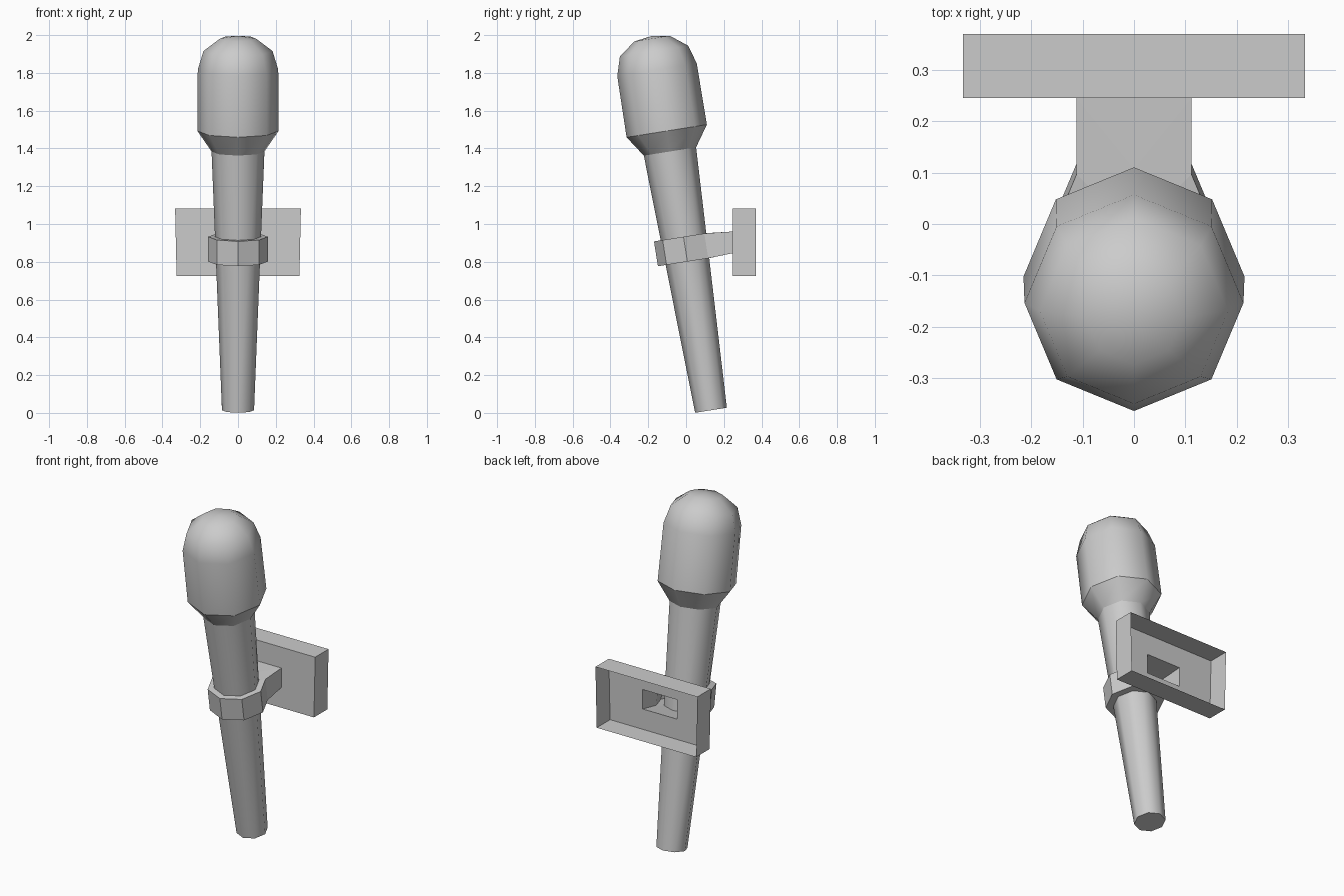
import bpy, bmesh, math
from mathutils import Vector, Matrix

if "Cube" in bpy.data.objects:
    bpy.data.objects.remove(bpy.data.objects["Cube"])

SIDES = 8
# Tilted microphone axis, starting at the centre of the bottom end
AXIS = Matrix.Translation((0, 0.132, 0.014)) @ Matrix.Rotation(math.radians(9), 4, 'X')


def ring_point(i, radius, s):
    a = 2 * math.pi * i / SIDES
    return AXIS @ Vector((radius * math.cos(a), radius * math.sin(a), s))


def finish(name, bm, smooth_angle=None):
    bmesh.ops.recalc_face_normals(bm, faces=bm.faces)
    mesh = bpy.data.meshes.new(name)
    bm.to_mesh(mesh)
    bm.free()
    ob = bpy.data.objects.new(name, mesh)
    bpy.context.collection.objects.link(ob)
    if smooth_angle:
        bpy.ops.object.select_all(action='DESELECT')
        ob.select_set(True)
        bpy.context.view_layer.objects.active = ob
        bpy.ops.object.shade_smooth_by_angle(angle=math.radians(smooth_angle))
    return ob


def lathe(name, profile, cap_start=False, apex=None):
    """Eight-sided turned part from (radius, distance along axis) pairs."""
    bm = bmesh.new()
    rings = [[bm.verts.new(ring_point(i, r, s)) for i in range(SIDES)] for r, s in profile]
    for a, b in zip(rings, rings[1:]):
        for i in range(SIDES):
            j = (i + 1) % SIDES
            bm.faces.new((a[i], a[j], b[j], b[i]))
    if cap_start:
        bm.faces.new(rings[0][::-1])
    if apex:
        tip = bm.verts.new(AXIS @ Vector((0, 0, apex)))
        for i in range(SIDES):
            bm.faces.new((rings[-1][i], rings[-1][(i + 1) % SIDES], tip))
    return finish(name, bm, 50)


# Microphone body
lathe("handle", [(0.085, 0), (0.14, 1.387)], cap_start=True)
lathe("head_shoulder", [(0.14, 1.387), (0.215, 1.497)])
lathe("head", [(0.215, 1.497), (0.213, 1.825), (0.183, 1.925), (0.095, 1.992)], apex=2.006)

# Clip: octagonal collar running back into a hollow arm
PLATE_FRONT, PLATE_BACK = 0.245, 0.37
ARM_X, ARM_LOW, ARM_HIGH = 0.112, 0.845, 0.96
bm = bmesh.new()
ORDER = [3, 4, 5, 6, 7, 8, 9]      # left-back corner, round the front, to right-back
loops = []
for s, inner_r, z in ((0.797, 0.117, ARM_LOW), (0.93, 0.122, ARM_HIGH)):
    outer = [bm.verts.new(ring_point(i, 0.158, s)) for i in ORDER]
    inner = [bm.verts.new(ring_point(i, inner_r, s)) for i in ORDER]
    back = bm.verts.new(ring_point(2, inner_r, s))
    left, right = (bm.verts.new((x, PLATE_FRONT, z)) for x in (-ARM_X, ARM_X))
    for k in range(6):
        bm.faces.new((outer[k], outer[k + 1], inner[k + 1], inner[k]))
    bm.faces.new((outer[0], inner[0], back, left))
    bm.faces.new((outer[6], inner[6], back, right))
    bm.faces.new((left, back, right))
    loops.append([left] + outer + [right])
for k in range(8):
    bm.faces.new((loops[0][k], loops[0][k + 1], loops[1][k + 1], loops[1][k]))
finish("collar_and_arm", bm)

# Mounting plate: shallow tray open at the back, pierced where the arm joins
bm = bmesh.new()


def rect(low_x, high_x, low_z, high_z, y):
    return [bm.verts.new(c) for c in ((-low_x, y, low_z), (low_x, y, low_z),
                                      (high_x, y, high_z), (-high_x, y, high_z))]


hole = rect(ARM_X, ARM_X, ARM_LOW, ARM_HIGH, PLATE_FRONT)
front = rect(0.325, 0.333, 0.725, 1.083, PLATE_FRONT)
rim = rect(0.325, 0.333, 0.725, 1.083, PLATE_BACK)
for a, b in ((hole, front), (front, rim)):
    for i in range(4):
        j = (i + 1) % 4
        bm.faces.new((a[i], a[j], b[j], b[i]))
plate = finish("mounting_plate", bm)
# Outside of the open tray faces forwards
if any(p.normal.y > 0.9 for p in plate.data.polygons):
    plate.data.flip_normals()
